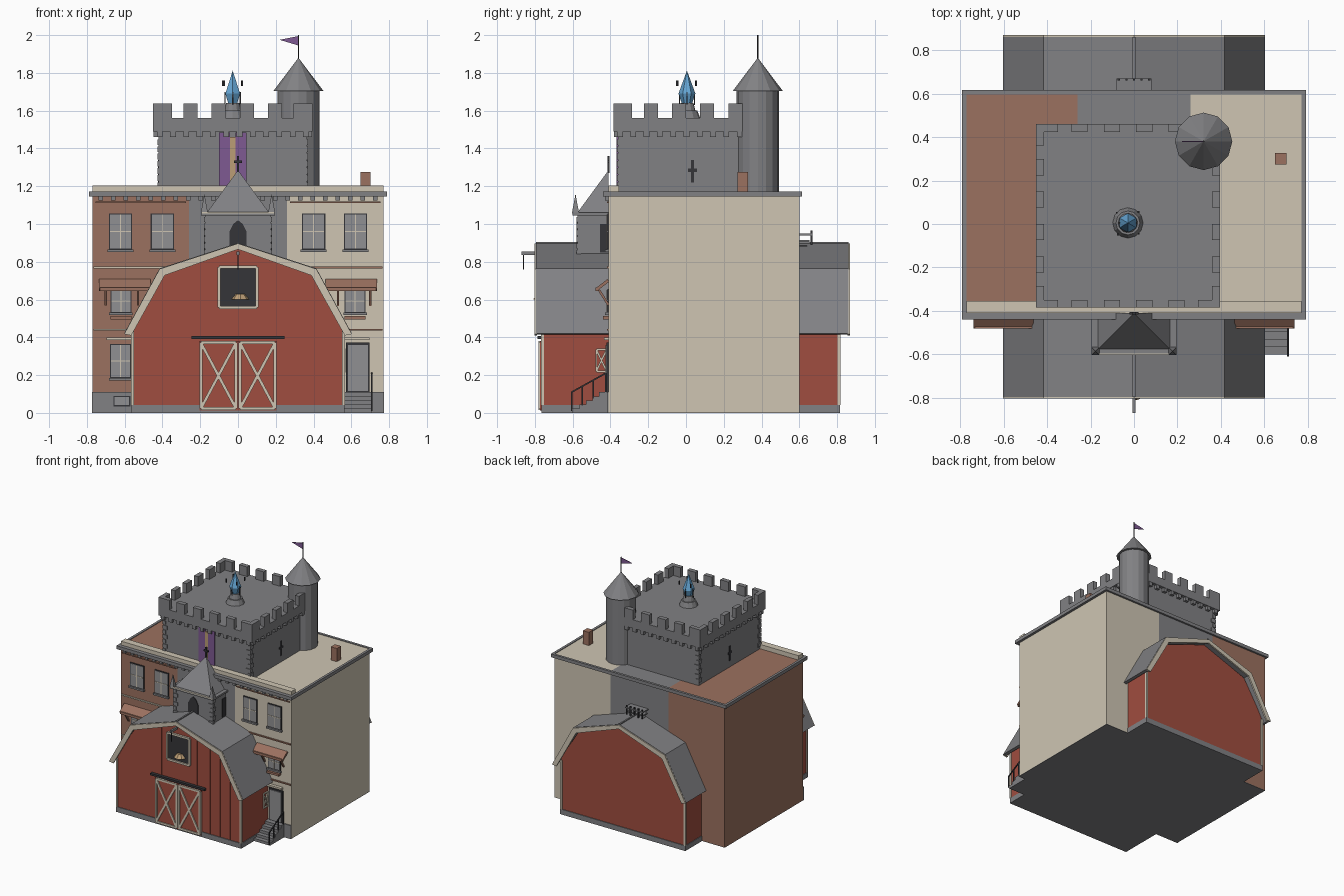
import bpy, bmesh, math
from mathutils import Vector, Matrix

old = bpy.data.objects.get("Cube")
if old:
    bpy.data.objects.remove(old, do_unlink=True)


def material(name, *rgb):
    mat = bpy.data.materials.new(name)
    mat.use_nodes = True
    mat.diffuse_color = (*rgb, 1)
    mat.node_tree.nodes["Principled BSDF"].inputs["Base Color"].default_value = (*rgb, 1)
    return mat


stone = material("grey stone", .22, .22, .23)
dark = material("dark iron", .035, .035, .04)
cream = material("cream plaster", .62, .56, .45)
brick = material("brown brick", .33, .165, .115)
red = material("barn red", .35, .075, .05)
purple = material("purple cloth", .21, .10, .29)
blue = material("blue crystal", .13, .38, .66)
straw = material("straw", .50, .34, .18)
glass = material("pale window grey", .28, .28, .29)


def finish(name, mat, bm):
    bmesh.ops.recalc_face_normals(bm, faces=bm.faces)
    mesh = bpy.data.meshes.new(name)
    bm.to_mesh(mesh)
    bm.free()
    mesh.materials.append(mat)
    obj = bpy.data.objects.new(name, mesh)
    bpy.context.collection.objects.link(obj)
    return obj


def add_box(bm, x, y, z):
    """Box from (low, high) ranges."""
    size = Vector((x[1] - x[0], y[1] - y[0], z[1] - z[0]))
    mid = Vector((sum(x), sum(y), sum(z))) / 2
    bmesh.ops.create_cube(bm, size=1, matrix=Matrix.Translation(mid) @ Matrix.Diagonal((*size, 1)))


def boxes(name, mat, items):
    bm = bmesh.new()
    for x, y, z in items:
        add_box(bm, x, y, z)
    return finish(name, mat, bm)


def around(c, half):
    return (c - half, c + half)


def beams(name, mat, pairs, w, d):
    """Square bars between pairs of points."""
    bm = bmesh.new()
    for a, b in pairs:
        a, b = Vector(a), Vector(b)
        turn = (b - a).to_track_quat("Z", "Y").to_matrix().to_4x4()
        scale = Matrix.Diagonal((w, d, (b - a).length, 1))
        bmesh.ops.create_cube(bm, size=1, matrix=Matrix.Translation((a + b) / 2) @ turn @ scale)
    return finish(name, mat, bm)


def prism(name, mat, profile, y):
    """Extrude an x-z outline along y."""
    bm = bmesh.new()
    face = bm.faces.new([bm.verts.new((px, y[0], pz)) for px, pz in profile])
    new = bmesh.ops.extrude_face_region(bm, geom=[face])["geom"]
    bmesh.ops.translate(bm, vec=(0, y[1] - y[0], 0), verts=[v for v in new if isinstance(v, bmesh.types.BMVert)])
    return finish(name, mat, bm)


def cone(name, mat, at, z, r1, r2, sides=12, turn=0):
    bm = bmesh.new()
    place = Matrix.Translation((at[0], at[1], sum(z) / 2)) @ Matrix.Rotation(turn, 4, "Z")
    bmesh.ops.create_cone(bm, cap_ends=True, segments=sides, radius1=r1, radius2=r2, depth=z[1] - z[0], matrix=place)
    return finish(name, mat, bm)


def mirrored(points):
    return [(-x, z) for x, z in points] + [(x, z) for x, z in reversed(points) if x]


# Three-part town building
SIDE, MID, FRONT, BACK, TOP = .77, .26, -.41, .60, 1.167
depth, height = (FRONT, BACK), (.003, TOP)
boxes("brick_house", brick, [((-SIDE, -MID), depth, height)])
boxes("middle_house", stone, [((-MID, MID), depth, height)])
boxes("cream_house", cream, [((MID, SIDE), depth, height)])
boxes("floor_slab", stone, [((-SIDE, SIDE), depth, (0, .004))])
boxes("house_footing", stone, [((s * .665 - .107, s * .665 + .107), (FRONT - .008, FRONT), (0, .11)) for s in (-1, 1)])
edge, lip = SIDE + .02, (1.145, 1.172)
boxes("cornice", stone, [
    ((-edge, edge), (-.44, FRONT), lip), ((-edge, edge), (BACK - .005, .615), lip),
    ((-edge, -SIDE), (-.44, .615), lip), ((SIDE, edge), (-.44, .615), lip)])
boxes("front_parapet", cream, [((-SIDE, SIDE), (FRONT, -.355), (TOP, 1.203))])
boxes("dentils", stone, [(around(i * .066, .012), (-.43, FRONT), (1.125, 1.147)) for i in range(-11, 12)])
for name, mat, s in (("brick_house_bands", cream, -1), ("cream_house_bands", brick, 1)):
    boxes(name, mat, [(around(s * .515, .25), (FRONT - .009, FRONT), around(z, .005)) for z in (.77, .44)])
boxes("upper_band_lines", brick, [(around(s * .515, .24), (FRONT - .009, FRONT), around(1.115, .004)) for s in (-1, 1)])
boxes("chimney", brick, [(around(.675, .027), around(.30, .027), (TOP, 1.275))])


# House windows with frames and glazing bars
def window(name, x, z, half):
    y = FRONT
    mid = sum(z) / 2
    boxes(name + "_frame", dark, [(around(x, half + .006), (y - .006, y), (z[0] - .006, z[1] + .006))])
    boxes(name + "_glass", glass, [(around(x, half), (y - .009, y), z)])
    boxes(name + "_bars", cream, [
        (around(x, half), (y - .012, y), around(mid, .003)),
        (around(x, .003), (y - .012, y), z)])
    boxes(name + "_sill", stone, [(around(x, half + .012), (y - .02, y), (z[0] - .018, z[0] - .004))])


for s, side in ((-1, "right"), (1, "left")):
    window(side + "_outer_window", s * .622, (.87, 1.05), .056)
    window(side + "_inner_window", s * .40, (.87, 1.05), .056)
    window(side + "_middle_window", s * .62, (.535, .65), .05)
    boxes(side + "_window_box", brick, [(around(s * .62, .055), (-.44, FRONT), (.495, .512))])
    # Sloping awning with brackets
    awning = [((s * .60 - .13, -.47, .655), (s * .60 + .13, -.47, .655))]
    beams(side + "_awning_edge", brick, awning, .02, .02)
    bm = bmesh.new()
    add_box(bm, around(0, .137), around(0, .04), around(0, .008))
    bmesh.ops.rotate(bm, verts=bm.verts, matrix=Matrix.Rotation(math.radians(38), 3, "X"))
    bmesh.ops.translate(bm, verts=bm.verts, vec=(s * .60, -.443, .677))
    finish(side + "_awning", brick, bm)
    beams(side + "_awning_brackets", brick,
          [((s * x, FRONT, .57), (s * x, -.46, .65)) for x in (.53, .70)], .012, .012)
    boxes(side + "_door_hood", cream, [(around(s * .625, .07), (-.435, FRONT), (.385, .40))])
window("ground_window", -.622, (.19, .36), .05)
boxes("basement_window", dark, [(around(-.615, .045), (FRONT - .014, FRONT), (.035, .09))])
boxes("basement_window_glass", glass, [(around(-.615, .038), (FRONT - .016, FRONT), (.042, .083))])

# Side door, steps and railing
boxes("side_door_frame", dark, [(around(.635, .062), (FRONT - .01, FRONT), (.11, .372))])
boxes("side_door", glass, [(around(.635, .052), (FRONT - .016, FRONT), (.115, .36))])
boxes("front_steps", stone, [((.565, .71), (-.60 + i * .035, FRONT), (i * .022, i * .022 + .022)) for i in range(5)])
rail = [((.708, y, z - .10), (.708, y, z)) for y, z in ((-.605, .11), (-.55, .14), (-.49, .175), (-.425, .21))]
beams("step_railing", dark, rail + [(rail[0][1], rail[3][1])], .008, .008)

# Barn body running through the building
WALL_F, WALL_B = -.76, .81
prism("barn_walls", red, mirrored([(.56, .002), (.56, .46), (.39, .735), (0, .875)]), (WALL_F, WALL_B))
boxes("barn_footing", stone, [((-.565, .565), (WALL_F - .006, WALL_B + .006), (0, .042))])
outer = [(.603, .42), (.415, .765), (0, .90)]
inner = [(.58, .415), (.398, .742), (0, .878)]


def band(a, b):
    left = [(-x, z) for x, z in a] + [(x, z) for x, z in reversed(a[:-1])]
    back = [(x, z) for x, z in b] + [(-x, z) for x, z in reversed(b[:-1])]
    return left + back


prism("barn_roof", stone, band(outer, inner), (-.795, .86))
trim = [(.565, .41), (.388, .728), (0, .866)]
for name, y in (("front_roof_trim", (-.803, -.79)), ("back_roof_trim", (.855, .868))):
    prism(name, cream, band([(x, z - .003) for x, z in outer], trim), y)
beams("roof_ridge", stone, [((0, -.795, .90), (0, .86, .90))], .012, .012)
boxes("hoist_beam", stone, [(around(0, .007), (-.87, -.79), (.835, .855))])
beams("hoist_hook", dark, [((0, -.86, .84), (0, -.86, .76))], .006, .006)
boxes("corner_boards", cream, [
    (around(s * .558, .008), around(y, .008), (.042, .44)) for s in (-1, 1) for y in (WALL_F, WALL_B)])
boxes("barn_battens", red, [
    (around(s * x, .004), (WALL_F - .004, WALL_F), (.042, top)) for s in (-1, 1)
    for x, top in ((.46, .60), (.37, .73), (.28, .76), (.16, .80))])


# Plank frames with crossed braces
def crossed_frame(name, x, z, w):
    y = WALL_F - .012
    a, b, c, d = [(px, y, pz) for px, pz in ((x[0], z[0]), (x[1], z[0]), (x[1], z[1]), (x[0], z[1]))]
    beams(name, cream, [(a, b), (b, c), (c, d), (d, a), (a, c), (b, d)], w, w)


boxes("barn_doors", red, [((-.205, .205), (WALL_F - .012, WALL_F), (.012, .38))])
for s, side in ((-1, "right"), (1, "left")):
    crossed_frame(side + "_door_bracing", sorted((s * .01, s * .197)), (.022, .372), .016)
boxes("door_track", dark, [((-.245, .245), (WALL_F - .025, WALL_F), (.392, .408))])
boxes("loft_opening", dark, [((-.095, .095), (WALL_F - .005, WALL_F), (.565, .77))])
loft = [(-.10, .557), (.10, .557), (.10, .773), (-.10, .773)]
corners = [(x, WALL_F - .008, z) for x, z in loft]
beams("loft_frame", cream, list(zip(corners, corners[1:] + corners[:1])), .016, .016)
cone("loft_hay", straw, (.012, WALL_F), (.60, .63), .05, .025, 8)
for s, side in ((-1, "right"), (1, "left")):
    x = s * .564
    pts = [(x, -.475, .22), (x, -.42, .22), (x, -.42, .335), (x, -.475, .335)]
    beams(side + "_shutter", cream, list(zip(pts, pts[1:] + pts[:1])) + [(pts[0], pts[2]), (pts[1], pts[3])], .01, .01)

# Rear roof platform
boxes("rear_platform", stone, [
    ((-.08, .08), (.60, .67), (.94, .95)), ((-.06, .06), (.60, .64), (.87, .885)), ((-.07, .07), (.60, .655), (.905, .915))])
boxes("rear_platform_posts", dark, [(around(i * .035, .005), around(.665, .005), (.89, .965)) for i in (-2, -1, 0, 1, 2)])

# Entry turret on the barn roof
T_F = -.575
boxes("turret", stone, [((-.175, .175), (T_F, FRONT), (.78, 1.055))])
boxes("turret_eave", stone, [((-.195, .195), (-.60, FRONT), (1.045, 1.06))])
boxes("turret_eave_line", cream, [((-.19, .19), (-.603, -.595), (1.056, 1.064))])
bm = bmesh.new()
base = [bm.verts.new((x, y, 1.06)) for x, y in ((-.165, FRONT), (-.165, T_F), (.165, T_F), (.165, FRONT))]
tip = bm.verts.new((0, FRONT, 1.285))
bm.faces.new(base)
for i in range(4):
    bm.faces.new((base[i], base[(i + 1) % 4], tip))
finish("turret_roof", stone, bm)
for s, side in ((-1, "right"), (1, "left")):
    cone(side + "_turret_spire", stone, (s * .178, -.585), (1.06, 1.16), .026, 0, 4, math.pi / 4)
arch = [(-.045, .86), (.045, .86), (.045, .96), (.025, 1.0), (0, 1.02), (-.025, 1.0), (-.045, .96)]
prism("turret_window", dark, arch, (T_F - .005, T_F))
boxes("turret_side_windows", dark, [(around(s * .176, .004), (-.455, FRONT), (.85, 1.0)) for s in (-1, 1)])
boxes("turret_cross", dark, [(around(0, .006), around(FRONT, .006), (1.27, 1.36)),
                             (around(0, .02), around(FRONT, .006), around(1.33, .006))])


# Alternating corner stones
def quoins(name, xs, ys, low, count, step):
    items = []
    for x in xs:
        for y in ys:
            for i in range(count):
                a, b = (.035, .02) if i % 2 else (.02, .035)
                sx = a if x == min(xs) else -a
                sy = b if y == min(ys) else -b
                px, py = x - math.copysign(.006, sx), y - math.copysign(.006, sy)
                z = low + i * step
                items.append((sorted((px, x + sx)), sorted((py, y + sy)), (z, z + step * .8)))
    boxes(name, stone, items)


quoins("turret_quoins", (-.175, .175), (T_F,), .80, 7, .035)

# Castle keep
KX, KY = (-.42, .365), (-.36, .435)
boxes("keep", stone, [(KX, KY, (TOP, 1.50))])
quoins("keep_quoins", KX, KY, 1.19, 7, .038)
PX, PY = (-.45, .395), (-.385, .46)
boxes("keep_deck", stone, [(PX, PY, (1.49, 1.56))])
merlons, corbels = [], []
for i in range(6):
    t, half = i / 5, .05 if i in (0, 5) else .037
    x = PX[0] + .05 + t * (PX[1] - PX[0] - .10)
    y = PY[0] + .05 + t * (PY[1] - PY[0] - .10)
    for a, b in ((0, .036), (1, -.036)):
        merlons.append((around(x, half), sorted((PY[a], PY[a] + b)), (1.555, 1.638)))
        merlons.append((sorted((PX[a], PX[a] + b)), around(y, half), (1.555, 1.638)))
for i in range(12):
    t = (i + .5) / 12
    x, y = PX[0] + t * (PX[1] - PX[0]), PY[0] + t * (PY[1] - PY[0])
    for a, s in ((0, 1), (1, -1)):
        corbels.append((around(x, .015), sorted((PY[a] + s * .003, KY[a])), (1.46, 1.49)))
        corbels.append((sorted((PX[a] + s * .003, KX[a])), around(y, .015), (1.46, 1.49)))
boxes("merlons", stone, merlons)
boxes("corbels", stone, corbels)
for x, side in ((KX[0], "right"), (KX[1], "left")):
    boxes(side + "_arrow_slit", dark, [
        (around(x, .004), around(.035, .008), (1.22, 1.34)), (around(x, .004), around(.035, .024), around(1.285, .009))])
hang = (KY[0] - .008, KY[0])
boxes("banners", purple, [((-.10, -.042), hang, (1.19, 1.485)), ((-.012, .045), hang, (1.19, 1.485))])
boxes("banner_gap", straw, [((-.042, -.012), hang, (1.19, 1.46))])

# Crystal beacon
spot = (-.028, .005)
cone("beacon_base", stone, spot, (1.555, 1.60), .072, .055)
cone("beacon_neck", stone, spot, (1.60, 1.64), .045, .035)
cone("crystal_lower", blue, spot, (1.63, 1.69), .024, .045, 6)
cone("crystal_upper", blue, spot, (1.69, 1.812), .045, 0, 6)
shards = [(spot[0] + .07 * math.cos(a), spot[1] + .07 * math.sin(a)) for a in (.8, 2.4, 4.0, 5.5)]
boxes("floating_shards", dark, [(around(x, .004), around(y, .004), (1.73, 1.76)) for x, y in shards])
claws = [(spot[0] + .04 * math.cos(a), spot[1] + .04 * math.sin(a)) for a in (0, 1.57, 3.14, 4.71)]
beams("beacon_claws", dark, [((x, y, 1.63), (x, y, 1.70)) for x, y in claws], .006, .006)

# Round tower with flag
tower = (.32, .38)
cone("round_tower", stone, tower, (TOP, 1.71), .112, .112, 16)
cone("tower_roof", stone, tower, (1.705, 1.88), .132, 0)
cone("flag_pole", dark, tower, (1.87, 2.0), .004, .004, 6)
prism("flag", purple, [(.32, 1.995), (.32, 1.945), (.22, 1.975)], around(.38, .002))
